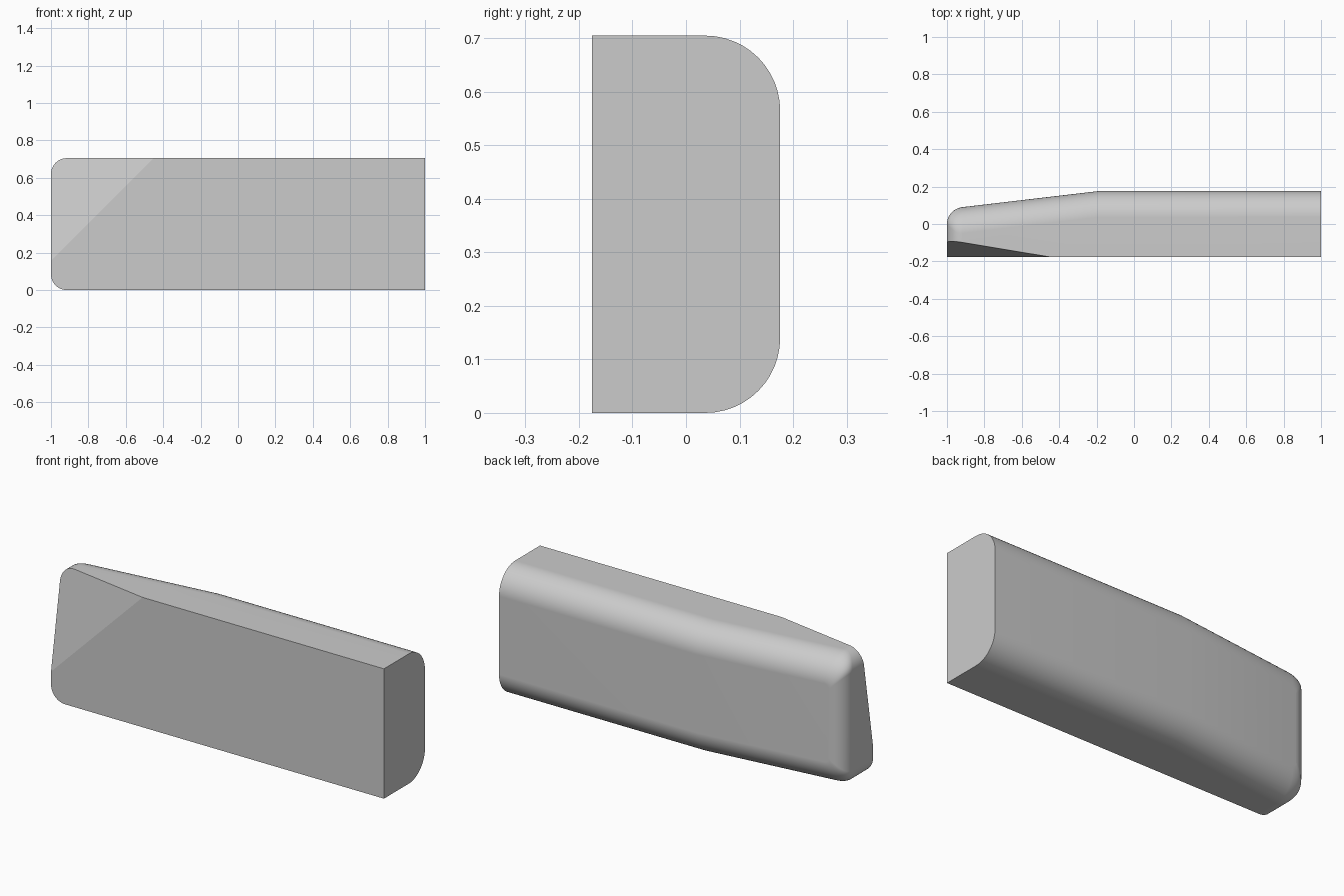
import bpy, bmesh
from math import sin, cos, pi
from mathutils import Vector

cube = bpy.data.objects.get("Cube")
if cube:
    bpy.data.objects.remove(cube)

HEIGHT, HALF_DEPTH = 0.705, 0.176
BEND_X, TAPER = -0.19, 0.118          # where the back starts to slope, and how much
LONG_R, END_R = 0.14, 0.08            # rounding of the long edges and of the end
CORNER_R, STEPS = 0.085, 12


def back_y(x):
    return HALF_DEPTH - max(0, BEND_X - x) * TAPER


def ring(turn):
    """Upper half and mirrored lower half of one outline; turn runs 0 to 90 degrees."""
    inset = 1 - cos(turn)
    drop = 1 - sin(turn)
    radius = CORNER_R - 0.06 * inset
    top = HEIGHT - LONG_R * inset
    points = [(1, top, LONG_R), (BEND_X, top, LONG_R)]
    for i in range(STEPS + 1):
        a = pi / 2 * i / STEPS
        x = -1 + END_R * inset + radius * (1 - sin(a))
        z = top - radius * (1 - cos(a))
        points.append((x, z, LONG_R + (END_R - LONG_R) * sin(a) ** 2))
    upper = [Vector((x, back_y(x) - r * drop, z)) for x, z, r in points]
    lower = [Vector((p.x, p.y, HEIGHT - p.z)) for p in reversed(upper)]
    return upper + lower


# Rings from the flat front to the rounded back
rings = [ring(pi / 2 * i / STEPS) for i in range(STEPS + 1)]
rings.insert(0, [Vector((p.x, -HALF_DEPTH, p.z)) for p in rings[0]])

bm = bmesh.new()
rows = [[bm.verts.new(p) for p in r] for r in rings]
count = len(rows[0])
for a, b in zip(rows, rows[1:]):
    for i in range(count - 1):
        bm.faces.new((a[i], a[i + 1], b[i + 1], b[i]))

# Front and back panels, then the square end
for row in (rows[0], rows[-1]):
    for i in range(count // 2 - 1):
        bm.faces.new((row[i], row[i + 1], row[-2 - i], row[-1 - i]))
bm.faces.new([r[0] for r in rows] + [r[-1] for r in reversed(rows)])
bmesh.ops.recalc_face_normals(bm, faces=bm.faces)

# Shallow corner cut on the front
slope = 0.166
cut = bmesh.ops.bisect_plane(
    bm, geom=bm.verts[:] + bm.edges[:] + bm.faces[:], dist=1e-5,
    plane_co=(-0.45, -HALF_DEPTH, HEIGHT),
    plane_no=(-slope, -1, slope), clear_outer=True)
rim = [e for e in cut["geom_cut"] if isinstance(e, bmesh.types.BMEdge)]
bmesh.ops.contextual_create(bm, geom=rim)
for e in rim:
    e.smooth = False
bmesh.ops.recalc_face_normals(bm, faces=bm.faces)

mesh = bpy.data.meshes.new("tapered_block")
bm.to_mesh(mesh)
bm.free()
block = bpy.data.objects.new("tapered_block", mesh)
bpy.context.collection.objects.link(block)

# Plain grey material
grey = bpy.data.materials.new("light_grey")
grey.use_nodes = True
color = (0.6, 0.6, 0.6, 1)
grey.diffuse_color = color
grey.node_tree.nodes["Principled BSDF"].inputs["Base Color"].default_value = color
mesh.materials.append(grey)

# Smooth rounding with crisp edges
bpy.ops.object.select_all(action="DESELECT")
block.select_set(True)
bpy.context.view_layer.objects.active = block
bpy.ops.object.shade_smooth_by_angle(angle=pi / 6)
weighted = block.modifiers.new("flat_panels", "WEIGHTED_NORMAL")
weighted.keep_sharp = True
